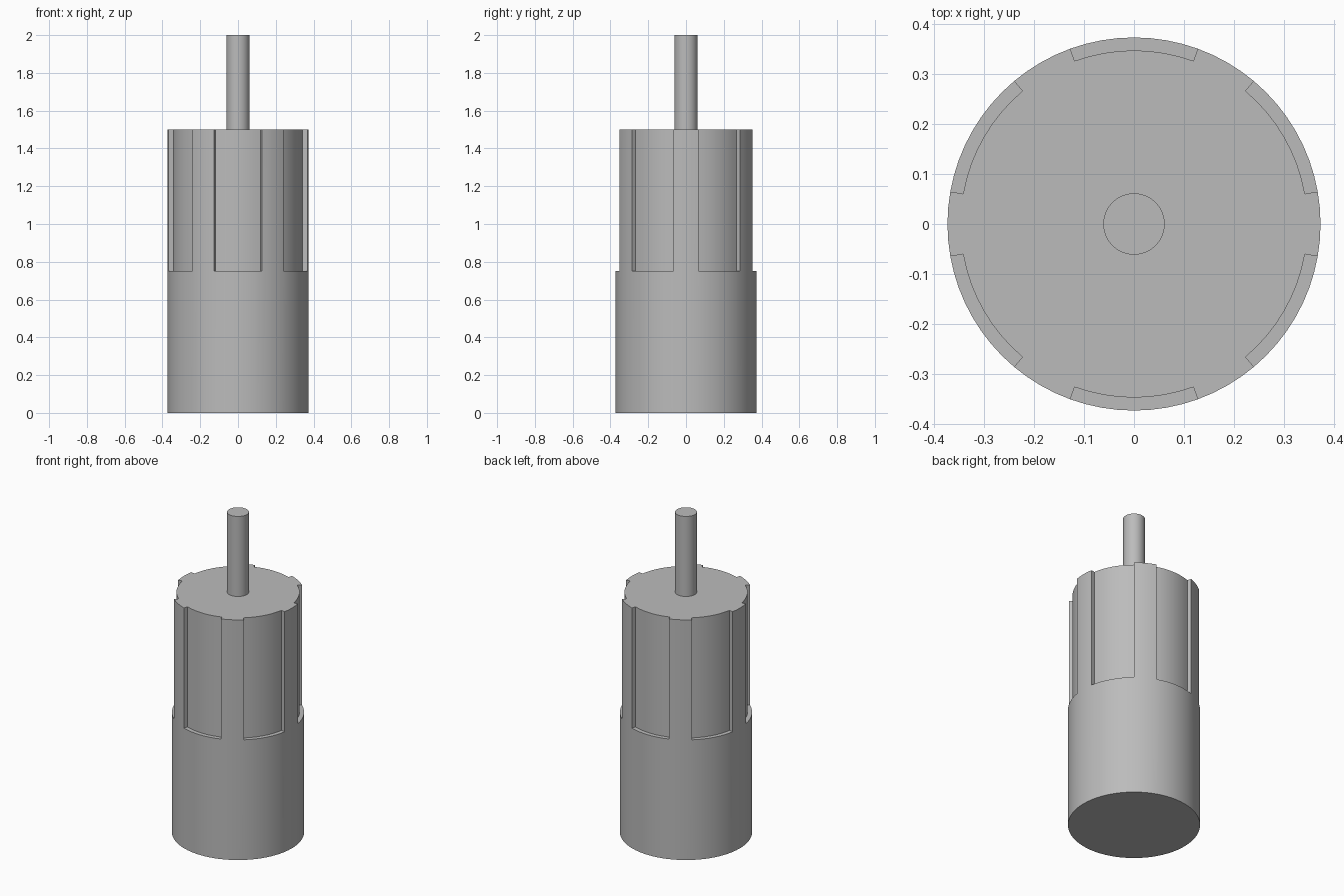
import bpy, bmesh
from math import radians, cos, sin

cube = bpy.data.objects.get("Cube")
if cube:
    bpy.data.objects.remove(cube)

RADIUS, GROOVE_RADIUS, SHAFT_RADIUS = 0.374, 0.348, 0.0615
SHELF_Z, BODY_TOP, SHAFT_TOP = 0.75, 1.5, 2.0
STEP = 5  # degrees per side

grey = bpy.data.materials.new("plain grey")
grey.use_nodes = True
grey.diffuse_color = (0.5, 0.5, 0.5, 1)
grey.node_tree.nodes["Principled BSDF"].inputs["Base Color"].default_value = (0.5, 0.5, 0.5, 1)


def arc(bm, radius, start, end, z):
    """Row of vertices on a circle, both ends included."""
    return [bm.verts.new((radius * cos(radians(a)), radius * sin(radians(a)), z))
            for a in range(start, end + 1, STEP)]


def wall(bm, low, high):
    """Closed band of quads between two rings."""
    for i in range(len(low)):
        j = (i + 1) % len(low)
        bm.faces.new((low[i], low[j], high[j], high[i]))


def finish(bm, name):
    bmesh.ops.remove_doubles(bm, verts=bm.verts, dist=0.0001)
    bmesh.ops.recalc_face_normals(bm, faces=bm.faces)
    mesh = bpy.data.meshes.new(name)
    bm.to_mesh(mesh)
    bm.free()
    mesh.materials.append(grey)
    obj = bpy.data.objects.new(name, mesh)
    bpy.context.collection.objects.link(obj)
    bpy.ops.object.select_all(action='DESELECT')
    obj.select_set(True)
    bpy.context.view_layer.objects.active = obj
    bpy.ops.object.shade_smooth_by_angle(angle=radians(30))


# Grooved body: plain lower half, six shallow grooves between ribs above
bm = bmesh.new()
base = arc(bm, RADIUS, 0, 360 - STEP, 0)
rim = arc(bm, RADIUS, 0, 360 - STEP, SHELF_Z)
bm.faces.new(base)
wall(bm, base, rim)
rings = []
for z in (SHELF_Z, BODY_TOP):
    ring = []
    for k in range(6):
        rib = k * 60
        ring += arc(bm, RADIUS, rib - 10, rib + 10, z)
        ring += arc(bm, GROOVE_RADIUS, rib + 10, rib + 50, z)
    rings.append(ring)
wall(bm, *rings)
bm.faces.new(rings[1])

# Shelves at the foot of the grooves
for k in range(6):
    inner = arc(bm, GROOVE_RADIUS, k * 60 + 10, k * 60 + 50, SHELF_Z)
    outer = arc(bm, RADIUS, k * 60 + 10, k * 60 + 50, SHELF_Z)
    bm.faces.new(outer + inner[::-1])
finish(bm, "grooved_body")

# Central shaft
bm = bmesh.new()
foot = arc(bm, SHAFT_RADIUS, 0, 360 - STEP, BODY_TOP)
tip = arc(bm, SHAFT_RADIUS, 0, 360 - STEP, SHAFT_TOP)
wall(bm, foot, tip)
bm.faces.new(tip)
finish(bm, "shaft")
